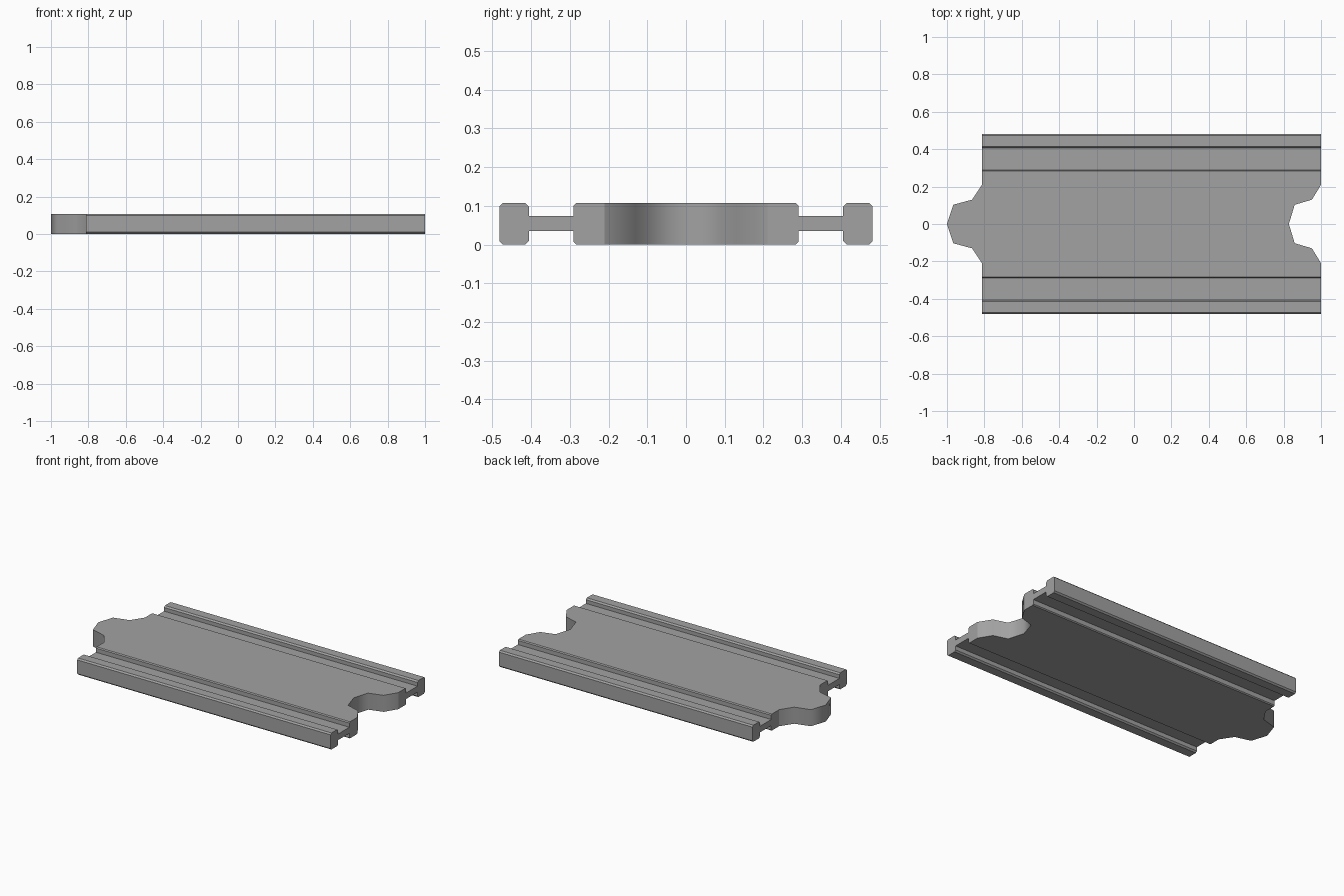
import bpy
import bmesh

cube = bpy.data.objects.get("Cube")
if cube:
    bpy.data.objects.remove(cube, do_unlink=True)

HEIGHT = 0.107
BACK, FRONT = -0.813, 1.0
DECK_HALF = 0.29
RAIL_IN, RAIL_OUT = 0.406, 0.482

grey = bpy.data.materials.new("mid_grey")
grey.use_nodes = True
grey.diffuse_color = (0.36, 0.36, 0.36, 1)
grey.node_tree.nodes["Principled BSDF"].inputs["Base Color"].default_value = grey.diffuse_color


def slab(name, outline, z0, z1, chamfer=0.0, curved_limit=None):
    """Extrude a plan outline upward and chamfer its lengthwise side edges."""
    bm = bmesh.new()
    base = bm.faces.new([bm.verts.new((x, y, z0)) for x, y in outline])
    up = bmesh.ops.extrude_face_region(bm, geom=[base])["geom"]
    bmesh.ops.translate(bm, vec=(0, 0, z1 - z0),
                        verts=[v for v in up if isinstance(v, bmesh.types.BMVert)])
    if not base.is_valid or len(bm.faces) < len(outline) + 2:
        bm.faces.new([v for v in bm.verts if v.co.z == z0])
    bmesh.ops.recalc_face_normals(bm, faces=bm.faces)
    if chamfer:
        long_edges = [e for e in bm.edges
                      if abs(e.verts[0].co.x - e.verts[1].co.x) > 1
                      and abs(e.verts[0].co.y - e.verts[1].co.y) < 1e-5]
        bmesh.ops.bevel(bm, geom=long_edges, offset=chamfer, segments=1,
                        affect='EDGES', profile=0.5)
    # Only the walls of the connector and socket are shaded as curves
    if curved_limit:
        bm.normal_update()
        for f in bm.faces:
            if abs(f.normal.z) < 0.1 and all(abs(v.co.y) < curved_limit for v in f.verts):
                f.smooth = True
    mesh = bpy.data.meshes.new(name)
    bm.to_mesh(mesh)
    bm.free()
    mesh.materials.append(grey)
    obj = bpy.data.objects.new(name, mesh)
    bpy.context.collection.objects.link(obj)
    return obj


def strip(y0, y1):
    return [(BACK, y0), (FRONT, y0), (FRONT, y1), (BACK, y1)]


# Deck plan: the connector tab and the socket share one curve
tab = [(0, 0.21), (-0.053, 0.13), (-0.153, 0.103), (-0.187, 0)]
curve = tab + [(x, -y) for x, y in reversed(tab[:-1])]
plan = [(BACK, DECK_HALF)]
plan += [(BACK + x, y) for x, y in curve]
plan += [(BACK, -DECK_HALF), (FRONT, -DECK_HALF)]
plan += [(FRONT + x * 0.92, y) for x, y in reversed(curve)]
plan += [(FRONT, DECK_HALF)]
slab("center_deck", plan, 0, HEIGHT, 0.006, 0.22)

# Outer rails and the thin webs that form the wheel grooves
for side, label in ((1, "left"), (-1, "right")):
    slab(label + "_rail", strip(side * RAIL_IN, side * RAIL_OUT), 0, HEIGHT, 0.009)
    slab(label + "_groove_web", strip(side * DECK_HALF, side * RAIL_IN), 0.035, 0.074)
